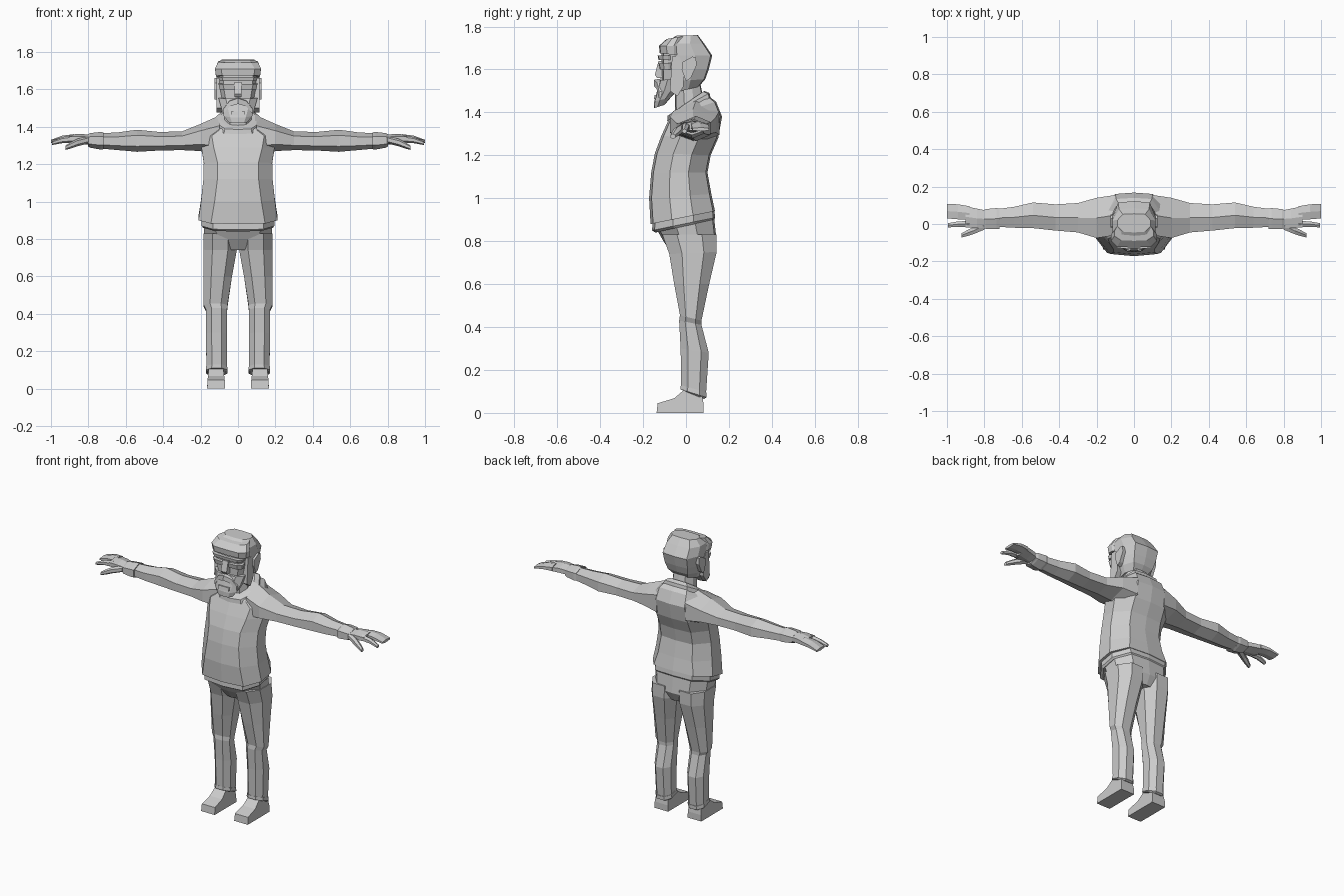
import bpy, bmesh, math

grey = bpy.data.materials.new("plain_grey")
grey.diffuse_color = (0.6, 0.6, 0.6, 1)


def finish(name, bm, mirror=False):
    bmesh.ops.recalc_face_normals(bm, faces=bm.faces)
    me = bpy.data.meshes.new(name)
    bm.to_mesh(me)
    bm.free()
    ob = bpy.data.objects.new(name, me)
    bpy.context.collection.objects.link(ob)
    me.materials.append(grey)
    if mirror:
        ob.modifiers.new("mirror", 'MIRROR').use_axis[0] = True
    return ob


def loft(name, rings, mirror=False):
    """Skin a stack of equal point rings and cap both ends."""
    bm = bmesh.new()
    vs = [[bm.verts.new(p) for p in r] for r in rings]
    n = len(rings[0])
    for a, b in zip(vs, vs[1:]):
        for i in range(n):
            j = (i + 1) % n
            bm.faces.new((a[i], a[j], b[j], b[i]))
    bm.faces.new(vs[0])
    bm.faces.new(vs[-1])
    return finish(name, bm, mirror)


def body_ring(zf, zb, yf, yb, w, fw, bw):
    """Ten-sided symmetric ring, tilted from front height to back height."""
    d = yb - yf
    half = [(fw, yf + .04 * d), (w, yf + .33 * d), (w, yf + .66 * d), (bw, yb - .03 * d)]
    pts = [(0, yf)] + half + [(0, yb)] + [(-x, y) for x, y in reversed(half)]
    return [(x, y, zf + (zb - zf) * (y - yf) / d) for x, y in pts]


def limb_ring(x, y0, y1, z0, z1):
    """Six-sided ring across x with ridges at top and bottom."""
    ym, zm, q = (y0 + y1) / 2, (z0 + z1) / 2, (z1 - z0) / 4
    return [(x, ym, z1), (x, y0, zm + q), (x, y0, zm - q),
            (x, ym, z0), (x, y1, zm - q), (x, y1, zm + q)]


def leg_ring(zf, zb, x0, x1, y0, y1):
    """Eight-sided tilted ring across z."""
    a, b = (x1 - x0) * .27, (y1 - y0) * .27
    pts = [(x0 + a, y0), (x1 - a, y0), (x1, y0 + b), (x1, y1 - b),
           (x1 - a, y1), (x0 + a, y1), (x0, y1 - b), (x0, y0 + b)]
    return [(x, y, zf + (zb - zf) * (y - y0) / (y1 - y0)) for x, y in pts]


def body(name, *rows):
    return loft(name, [body_ring(*r) for r in rows])


def limb(name, *rows):
    return loft(name, [limb_ring(*r) for r in rows], True)


def plate(name, profile, x0, x1, mirror=True):
    """Side profile (y, z) extruded along x."""
    return loft(name, [[(x, y, z) for y, z in profile] for x in (x0, x1)], mirror)


# Sweater
body("sweater_body",
     (.88, .94, -.165, .135, .212, .145, .14),
     (1.0, 1.02, -.172, .118, .197, .125, .12),
     (1.12, 1.12, -.162, .10, .185, .11, .11),
     (1.21, 1.20, -.145, .115, .183, .11, .11),
     (1.29, 1.28, -.115, .15, .195, .13, .11),
     (1.35, 1.38, -.088, .168, .185, .14, .10),
     (1.38, 1.45, -.075, .14, .14, .10, .095),
     (1.39, 1.48, -.065, .10, .105, .075, .075))
body("sweater_hem",
     (.84, .90, -.142, .13, .186, .125, .12),
     (.85, .91, -.158, .136, .195, .135, .13),
     (.90, .96, -.155, .13, .195, .135, .13))
body("collar",
     (1.36, 1.465, -.088, .115, .125, .075, .085),
     (1.385, 1.49, -.085, .11, .117, .07, .08),
     (1.40, 1.50, -.062, .085, .09, .055, .06))

# Sleeves and cuffs
limb("sleeve",
     (.10, -.06, .155, 1.24, 1.46), (.20, -.075, .14, 1.27, 1.415),
     (.30, -.045, .112, 1.275, 1.375), (.42, -.035, .105, 1.273, 1.372),
     (.54, -.022, .115, 1.266, 1.384), (.64, -.02, .092, 1.275, 1.37),
     (.73, -.015, .08, 1.283, 1.365))
limb("cuff", (.72, -.026, .082, 1.28, 1.37), (.735, -.028, .085, 1.278, 1.372),
     (.79, -.028, .08, 1.288, 1.366), (.803, -.02, .075, 1.295, 1.36))

# Hands
limb("palm", (.78, -.018, .07, 1.303, 1.355), (.84, -.022, .082, 1.308, 1.362),
     (.90, -.018, .095, 1.313, 1.358))
limb("fingers", (.88, .022, .095, 1.315, 1.36), (.94, .025, .105, 1.318, 1.352),
     (1.0, .03, .108, 1.312, 1.33))
limb("index_finger", (.88, -.018, .016, 1.315, 1.355), (.94, -.016, .014, 1.312, 1.345),
     (.995, -.018, .004, 1.302, 1.322))
limb("thumb", (.80, -.03, .015, 1.31, 1.35), (.86, -.055, -.018, 1.295, 1.335),
     (.89, -.064, -.032, 1.285, 1.32), (.922, -.072, -.05, 1.276, 1.30))

# Trousers
body("trouser_hips",
     (.742, .742, -.065, .115, .06, .035, .035),
     (.80, .80, -.105, .143, .178, .10, .11),
     (.84, .90, -.128, .132, .183, .12, .12),
     (.86, .92, -.13, .13, .183, .12, .12))
loft("trouser_leg", [leg_ring(*r) for r in (
    (.83, .83, .004, .184, -.11, .143),
    (.74, .75, .006, .185, -.078, .143),
    (.60, .60, .032, .184, -.055, .108),
    (.455, .43, .056, .184, -.028, .072),
    (.43, .41, .058, .172, -.032, .072),
    (.30, .28, .058, .172, -.025, .106),
    (.12, .085, .06, .168, -.022, .093))], True)
loft("trouser_cuff", [leg_ring(*r) for r in (
    (.105, .065, .064, .164, -.016, .084),
    (.11, .072, .056, .172, -.026, .096),
    (.13, .095, .058, .17, -.024, .096))], True)

# Shoes: sole outline narrowing towards the ankle
shoe = [(-.137, 0), (.082, 0), (.082, .04), (.07, .115), (0, .115), (-.055, .068), (-.132, .045)]
loft("shoe", [[(.117 + s * (.048 - .12 * max(0, z - .03)), y, z) for y, z in shoe]
              for s in (-1, 1)], True)

# Neck and head
body("neck", (1.37, 1.44, -.05, .085, .075, .045, .045),
     (1.54, 1.54, -.052, .066, .066, .04, .04))
body("head",
     (1.485, 1.52, -.085, .06, .078, .05, .05),
     (1.54, 1.555, -.112, .09, .10, .065, .07),
     (1.60, 1.60, -.114, .106, .11, .075, .08),
     (1.665, 1.665, -.114, .122, .114, .08, .085),
     (1.72, 1.72, -.108, .085, .114, .085, .08),
     (1.757, 1.76, -.045, .055, .088, .06, .06))

# Hair fringe, brows and eyewear
body("hair_fringe",
     (1.675, 1.665, -.122, -.02, .118, .085, .10),
     (1.71, 1.71, -.126, -.02, .123, .09, .10),
     (1.742, 1.755, -.09, -.01, .105, .07, .09))
body("brow", (1.645, 1.645, -.128, -.06, .10, .08, .09),
     (1.665, 1.665, -.132, -.06, .105, .085, .09))
body("eyewear", (1.60, 1.60, -.122, -.06, .098, .075, .09),
     (1.628, 1.632, -.128, -.06, .104, .08, .09))
plate("nose", [(-.10, 1.64), (-.128, 1.64), (-.145, 1.575), (-.135, 1.56), (-.10, 1.56)],
      -.02, .02, False)

# Beard and moustache
body("beard",
     (1.42, 1.435, -.148, -.10, .052, .032, .035),
     (1.45, 1.47, -.148, -.07, .076, .042, .05),
     (1.50, 1.51, -.135, -.03, .09, .055, .07),
     (1.55, 1.56, -.122, -.01, .104, .065, .09))
plate("mouth", [(-.11, 1.462), (-.15, 1.462), (-.146, 1.482), (-.11, 1.482)], -.038, .038, False)
arch = [(0, 1.562, 1.522), (.045, 1.547, 1.508), (.078, 1.505, 1.468)]
loft("moustache", [[(x, -.09, hi), (x, -.148 + x * .3, hi - .01),
                    (x, -.15 + x * .3, lo), (x, -.09, lo)] for x, hi, lo in arch], True)

# Sideburns and ears
plate("sideburn", [(-.075, 1.50), (-.04, 1.475), (-.012, 1.52), (-.008, 1.60),
                   (-.03, 1.66), (-.065, 1.66)], .085, .116)
plate("ear", [(.0, 1.545), (.022, 1.56), (.05, 1.62), (.046, 1.655), (.03, 1.66),
              (-.015, 1.635), (-.02, 1.60)], .09, .126)
